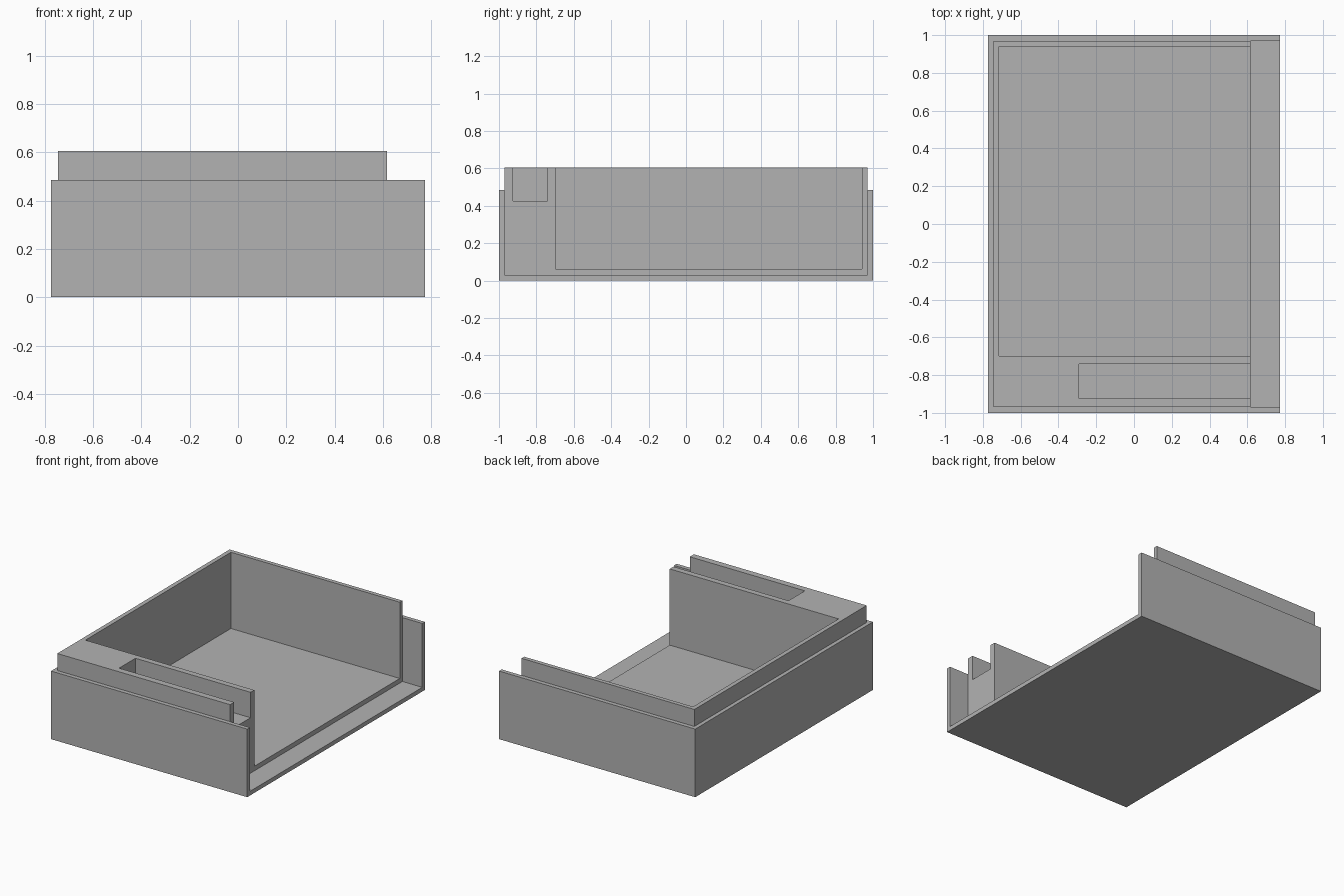
import bpy
from mathutils import Vector

if "Cube" in bpy.data.objects:
    bpy.data.objects.remove(bpy.data.objects["Cube"])

grey = bpy.data.materials.new("plain grey")
grey.diffuse_color = (0.45, 0.45, 0.45, 1)
grey.use_nodes = True
grey.node_tree.nodes["Principled BSDF"].inputs["Base Color"].default_value = grey.diffuse_color


def block(name, lo, hi):
    """Box spanning two opposite corners."""
    lo, hi = Vector(lo), Vector(hi)
    bpy.ops.mesh.primitive_cube_add(size=1)
    ob = bpy.context.object
    ob.name = name
    for v in ob.data.vertices:
        v.co = (lo + hi) / 2 + v.co * (hi - lo)
    ob.data.materials.append(grey)
    return ob


def carve(ob, name, lo, hi):
    """Cut a box-shaped pocket out of a part."""
    cutter = block(name, lo, hi)
    mod = ob.modifiers.new(name, 'BOOLEAN')
    mod.operation, mod.solver, mod.object = 'DIFFERENCE', 'EXACT', cutter
    bpy.context.view_layer.objects.active = ob
    bpy.ops.object.modifier_apply(modifier=name)
    bpy.data.objects.remove(cutter, do_unlink=True)


# Outer sleeve: floor, two side walls and a closed left end
sleeve = block("outer_sleeve", (-0.773, -1, 0), (0.773, 1, 0.485))
carve(sleeve, "sleeve_pocket", (-0.745, -0.97, 0.03), (1.2, 0.97, 1))

# Inner tray: taller, shorter in length, open at the right
tray = block("inner_tray", (-0.745, -0.97, 0.03), (0.617, 0.97, 0.606))
carve(tray, "main_compartment", (-0.714, -0.698, 0.063), (1.2, 0.94, 1))
# Shallow slot along the thick front wall
carve(tray, "front_slot", (-0.29, -0.924, 0.425), (1.2, -0.74, 1))
